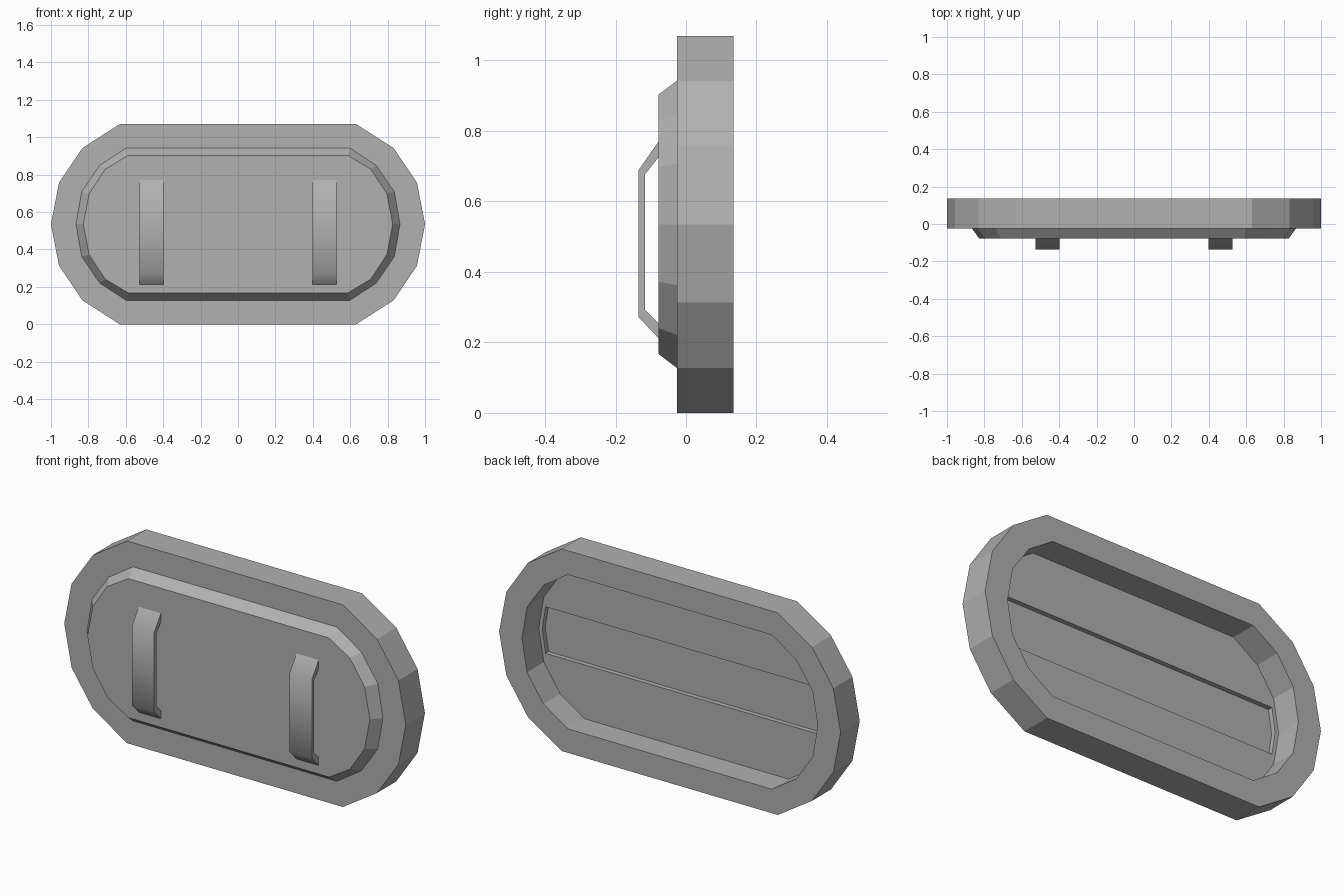
import bpy, bmesh

if "Cube" in bpy.data.objects:
    bpy.data.objects.remove(bpy.data.objects["Cube"])

MID = 0.535
FLOOR = -0.005      # depth of the rear recess floor
BAND = -0.03        # depth of the sunken band in that floor

grey = bpy.data.materials.new("mid_grey")
grey.diffuse_color = (0.44, 0.44, 0.44, 1)
grey.use_nodes = True
grey.node_tree.nodes["Principled BSDF"].inputs["Base Color"].default_value = grey.diffuse_color


def capsule(quarter):
    """Closed outline from quarter points (x, height above middle), tip last."""
    right = quarter + [(x, -z) for x, z in reversed(quarter[:-1])]
    left = [(-x, -z) for x, z in right]
    return [(x, z + MID) for x, z in right + left]


def loft(name, loops):
    """Skin a stack of 3D point loops and cap both ends."""
    bm = bmesh.new()
    rings = [[bm.verts.new(p) for p in loop] for loop in loops]
    for a, b in zip(rings, rings[1:]):
        n = len(a)
        for i in range(n):
            j = (i + 1) % n
            bm.faces.new((a[i], a[j], b[j], b[i]))
    bm.faces.new(rings[0])
    bm.faces.new(rings[-1])
    bmesh.ops.recalc_face_normals(bm, faces=bm.faces)
    mesh = bpy.data.meshes.new(name)
    bm.to_mesh(mesh)
    bm.free()
    mesh.materials.append(grey)
    obj = bpy.data.objects.new(name, mesh)
    bpy.context.collection.objects.link(obj)
    return obj


def at(outline, y):
    return [(x, y, z) for x, z in outline]


outer = capsule([(0.632, 0.535), (0.832, 0.407), (0.957, 0.222), (1.0, 0)])
inner = capsule([(0.597, 0.408), (0.74, 0.314), (0.836, 0.173), (0.866, 0)])
panel = capsule([(0.587, 0.368), (0.71, 0.294), (0.796, 0.163), (0.827, 0)])
slot = capsule([(0.826, 0.123), (0.845, 0)])

# Rim with rear recess and raised bevelled front panel
body = loft("rim_and_panel", [
    at(inner, FLOOR), at(inner, 0.135), at(outer, 0.135),
    at(outer, -0.025), at(inner, -0.025), at(panel, -0.078)])

# Shallow band sunk into the floor of the rear recess
cutter = loft("rear_band_cutter", [at(slot, BAND), at(slot, 0.05)])
cutter.hide_render = True
cutter.hide_set(True)
cut = body.modifiers.new("rear_band", 'BOOLEAN')
cut.operation = 'DIFFERENCE'
cut.solver = 'EXACT'
cut.object = cutter

# Bent strap handles
path_out = [(-0.076, 0.773), (-0.135, 0.688), (-0.135, 0.272), (-0.076, 0.210)]
path_in = [(-0.076, 0.728), (-0.116, 0.677), (-0.116, 0.293), (-0.076, 0.252)]
for name, x0 in (("left_handle", -0.527), ("right_handle", 0.397)):
    x1 = x0 + 0.13
    handle = loft(name, [
        [(x0, *o), (x1, *o), (x1, *i), (x0, *i)]
        for o, i in zip(path_out, path_in)])
    bpy.ops.object.select_all(action='DESELECT')
    handle.select_set(True)
    bpy.context.view_layer.objects.active = handle
    bpy.ops.object.shade_smooth_by_angle(angle=1.1)
